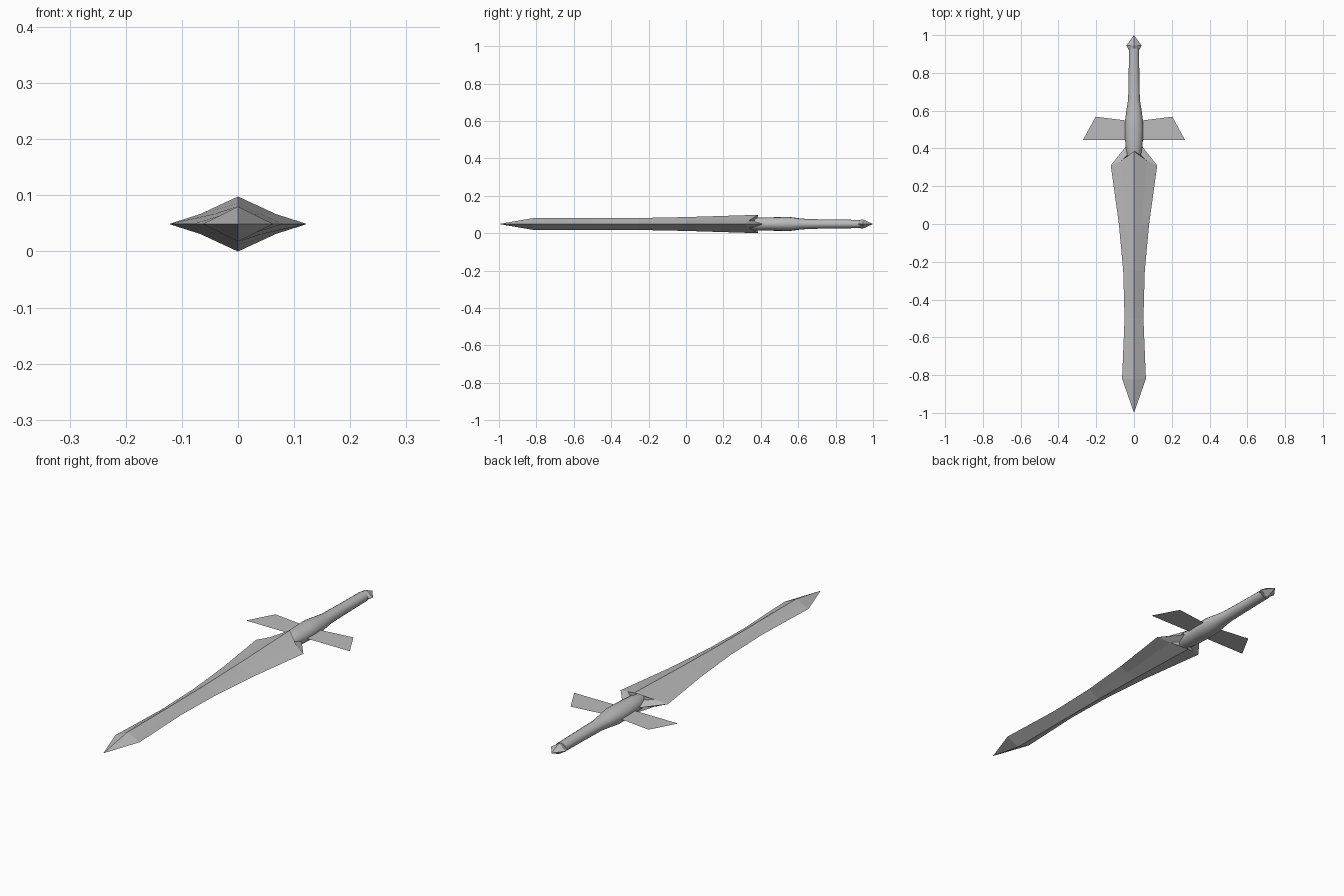
import bpy, bmesh, math

cube = bpy.data.objects.get("Cube")
if cube:
    bpy.data.objects.remove(cube)

MID = 0.049  # height of the flat centre plane

steel = bpy.data.materials.new("grey_steel")
steel.use_nodes = True
GREY = (0.5, 0.5, 0.5, 1)
steel.diffuse_color = GREY
steel.node_tree.nodes["Principled BSDF"].inputs["Base Color"].default_value = GREY


def finish(name, bm):
    bmesh.ops.remove_doubles(bm, verts=bm.verts[:], dist=0.0005)
    bmesh.ops.recalc_face_normals(bm, faces=bm.faces[:])
    mesh = bpy.data.meshes.new(name)
    bm.to_mesh(mesh)
    bm.free()
    mesh.materials.append(steel)
    obj = bpy.data.objects.new(name, mesh)
    bpy.context.collection.objects.link(obj)
    obj.location.z = MID
    return obj


def loft(name, rings):
    """Skin a list of equally long closed rings."""
    bm = bmesh.new()
    rows = [[bm.verts.new(p) for p in ring] for ring in rings]
    for a, b in zip(rows, rows[1:]):
        for i in range(len(a)):
            j = (i + 1) % len(a)
            bm.faces.new((a[i], a[j], b[j], b[i]))
    return finish(name, bm)


def diamond(w, h, y_edge, y_mid=None, y_top=None, mx=0.5, mz=0.5):
    """Eight-point diamond; edge, middle and ridge may sit at different y."""
    ym = y_edge if y_mid is None else y_mid
    yt = y_edge if y_top is None else y_top
    m, n = w * mx, h * mz
    return [(w, y_edge, 0), (m, ym, n), (0, yt, h), (-m, ym, n),
            (-w, y_edge, 0), (-m, ym, -n), (0, yt, -h), (m, ym, -n)]


def oval(y, rx, rz, sides=16):
    return [(rx * math.cos(t), y, rz * math.sin(t))
            for t in (math.tau * i / sides for i in range(sides))]


# Blade: waisted leaf shape with a ridge and a notched, hollow shoulder
outline = [(-1, 0, 0), (-0.82, 0.063, 0.031), (-0.5, 0.05, 0.031),
           (-0.25, 0.057, 0.032), (0, 0.08, 0.037)]
blade_rings = [diamond(w, h, y) for y, w, h in outline]
blade_rings.append(diamond(0.123, 0.049, 0.31, 0.335, 0.385, 0.55, 0.36))
blade_rings.append(diamond(0.036, 0.03, 0.42, 0.38, 0.35))
loft("blade", blade_rings)

# Grip: swollen by the guard, slim behind it
grip_profile = [(0.27, 0, 0), (0.35, 0.038, 0.034), (0.43, 0.046, 0.035),
                (0.5, 0.049, 0.037), (0.55, 0.047, 0.038), (0.61, 0.039, 0.03),
                (0.66, 0.031, 0.026), (0.8, 0.028, 0.024),
                (0.93, 0.027, 0.022), (0.93, 0, 0)]
grip = loft("grip", [oval(*p) for p in grip_profile])

# Pommel: small pointed cap
loft("pommel", [diamond(0.027, 0.02, 0.92), diamond(0.04, 0.025, 0.945),
                diamond(0, 0, 1)])

# Guard: two paper-thin wings
for side, label in ((1, "left"), (-1, "right")):
    bm = bmesh.new()
    wing = [(0.02, 0.445), (0.27, 0.445), (0.203, 0.568), (0.02, 0.545)]
    face = bm.faces.new([bm.verts.new((side * x, y, 0)) for x, y in wing])
    guard = finish(label + "_guard", bm)
    if guard.data.polygons[0].normal.z < 0:
        guard.data.flip_normals()

# Smooth only the round grip
bpy.ops.object.select_all(action='DESELECT')
grip.select_set(True)
bpy.context.view_layer.objects.active = grip
bpy.ops.object.shade_smooth_by_angle(angle=math.radians(40))
